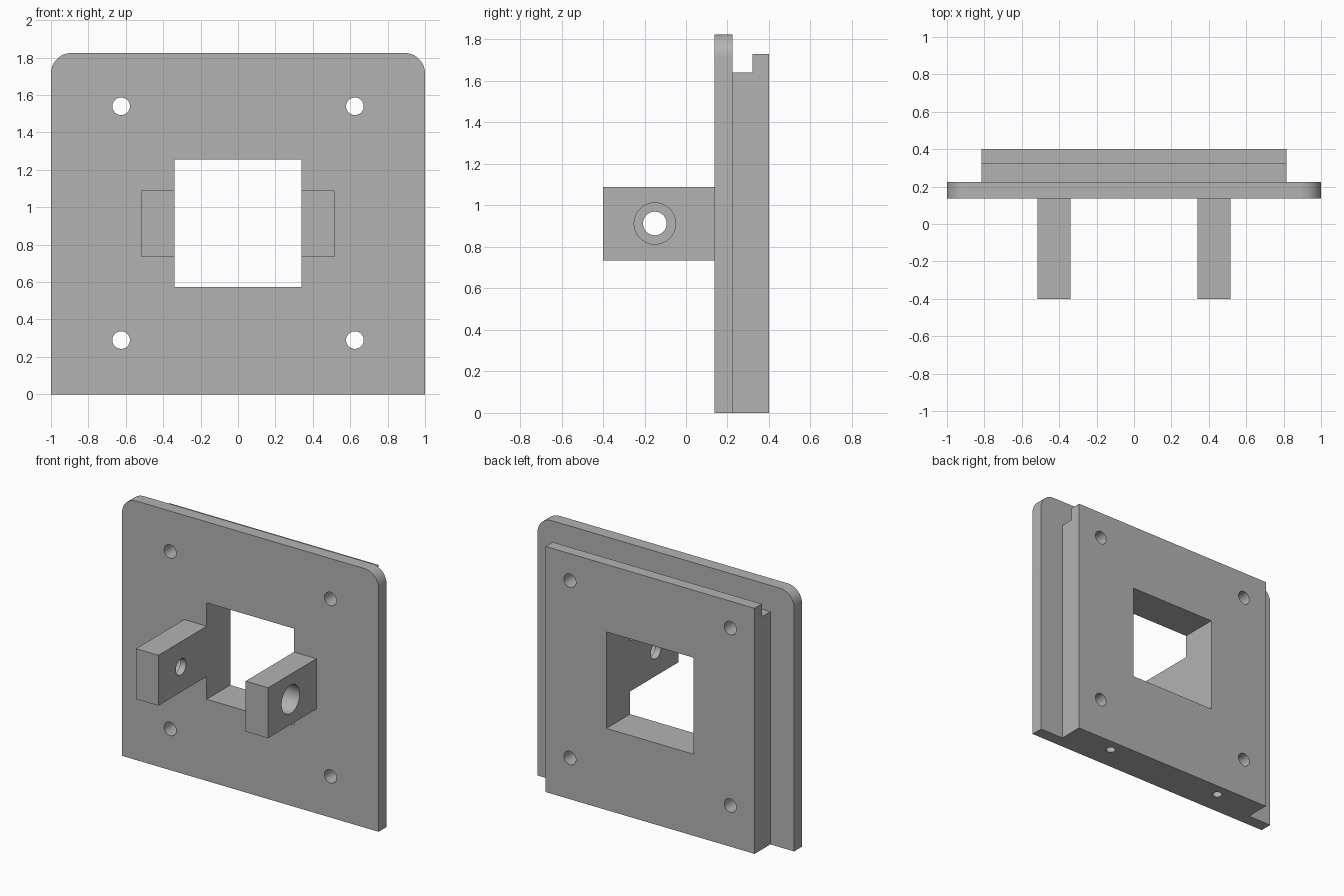
import bpy
import bmesh
import math
from mathutils import Matrix, Vector

if "Cube" in bpy.data.objects:
    bpy.data.objects.remove(bpy.data.objects["Cube"], do_unlink=True)

GREY = (0.45, 0.45, 0.45, 1.0)
grey = bpy.data.materials.new("plain_grey")
grey.use_nodes = True
grey.diffuse_color = GREY
grey.node_tree.nodes["Principled BSDF"].inputs["Base Color"].default_value = GREY


def finish(name, bm):
    """Turn a bmesh into a grey object."""
    bmesh.ops.recalc_face_normals(bm, faces=bm.faces)
    mesh = bpy.data.meshes.new(name)
    bm.to_mesh(mesh)
    bm.free()
    mesh.materials.append(grey)
    obj = bpy.data.objects.new(name, mesh)
    bpy.context.collection.objects.link(obj)
    return obj


def box_bm(x, y, z):
    """Box between (min, max) ranges."""
    bm = bmesh.new()
    size = Vector((x[1] - x[0], y[1] - y[0], z[1] - z[0]))
    mid = Vector((x[0] + x[1], y[0] + y[1], z[0] + z[1])) / 2
    bmesh.ops.create_cube(bm, size=1, matrix=Matrix.Translation(mid) @ Matrix.Diagonal(size).to_4x4())
    return bm


def drill(center, radius, length, axis):
    """Cylindrical cutter along X, Y or Z."""
    turn = {"X": Matrix.Rotation(math.pi / 2, 4, "Y"),
            "Y": Matrix.Rotation(math.pi / 2, 4, "X"),
            "Z": Matrix.Identity(4)}[axis]
    bm = bmesh.new()
    bmesh.ops.create_cone(bm, cap_ends=True, segments=40, radius1=radius, radius2=radius,
                          depth=length, matrix=Matrix.Translation(center) @ turn)
    return finish("cutter", bm)


def cut(obj, cutters):
    """Subtract the cutters, then smooth the round surfaces."""
    bpy.ops.object.select_all(action="DESELECT")
    bpy.context.view_layer.objects.active = obj
    obj.select_set(True)
    for cutter in cutters:
        cutter.hide_render = True
        mod = obj.modifiers.new("cut", "BOOLEAN")
        mod.operation = "DIFFERENCE"
        mod.solver = "EXACT"
        mod.object = cutter
        bpy.ops.object.modifier_apply(modifier=mod.name)
        bpy.data.objects.remove(cutter, do_unlink=True)
    bpy.ops.object.shade_smooth_by_angle(angle=math.radians(30))


def panel_cutters():
    """Square window and four corner screw holes."""
    holes = [drill((x, 0.27, z), 0.047, 0.6, "Y") for x in (-0.625, 0.625) for z in (0.29, 1.54)]
    return holes + [finish("cutter", box_bm((-0.34, 0.34), (0, 0.6), (0.575, 1.255)))]


# Front plate with two rounded top corners
FRONT, JOINT, BACK = 0.137, 0.225, 0.4
bm = box_bm((-1, 1), (FRONT, JOINT), (0, 1.825))
corners = [e for e in bm.edges if all(v.co.z > 1.8 for v in e.verts)
           and abs(e.verts[0].co.x - e.verts[1].co.x) < 0.01]
bmesh.ops.bevel(bm, geom=corners, offset=0.11, segments=12, profile=0.5, affect="EDGES")
cut(finish("front_plate", bm), panel_cutters())

# Rear block with a stepped top edge, extruded across its width
HALF = 0.815
profile = [(JOINT, 0), (BACK, 0), (BACK, 1.73), (0.32, 1.73), (0.32, 1.64), (JOINT, 1.64)]
bm = bmesh.new()
side = bm.faces.new([bm.verts.new((-HALF, y, z)) for y, z in profile])
wall = bmesh.ops.extrude_face_region(bm, geom=[side])["geom"]
bmesh.ops.translate(bm, vec=(2 * HALF, 0, 0), verts=[v for v in wall if isinstance(v, bmesh.types.BMVert)])
if not any(all(v.co.x < 0 for v in f.verts) for f in bm.faces):
    bm.faces.new([v for v in bm.verts if v.co.x < 0])
bottom_holes = [drill((x, 0.31, 0), 0.032, 0.6, "Z") for x in (-0.465, 0.465)]
cut(finish("rear_block", bm), panel_cutters() + bottom_holes)

# Pair of lugs with counterbored pivot holes
for sign, label in ((1, "left"), (-1, "right")):
    span = sorted((sign * 0.34, sign * 0.515))
    lug = finish(label + "_lug", box_bm(span, (-0.4, FRONT), (0.735, 1.09)))
    cut(lug, [drill((sign * 0.43, -0.15, 0.913), 0.057, 0.4, "X"),
              drill((sign * 0.485, -0.15, 0.913), 0.1, 0.2, "X")])
